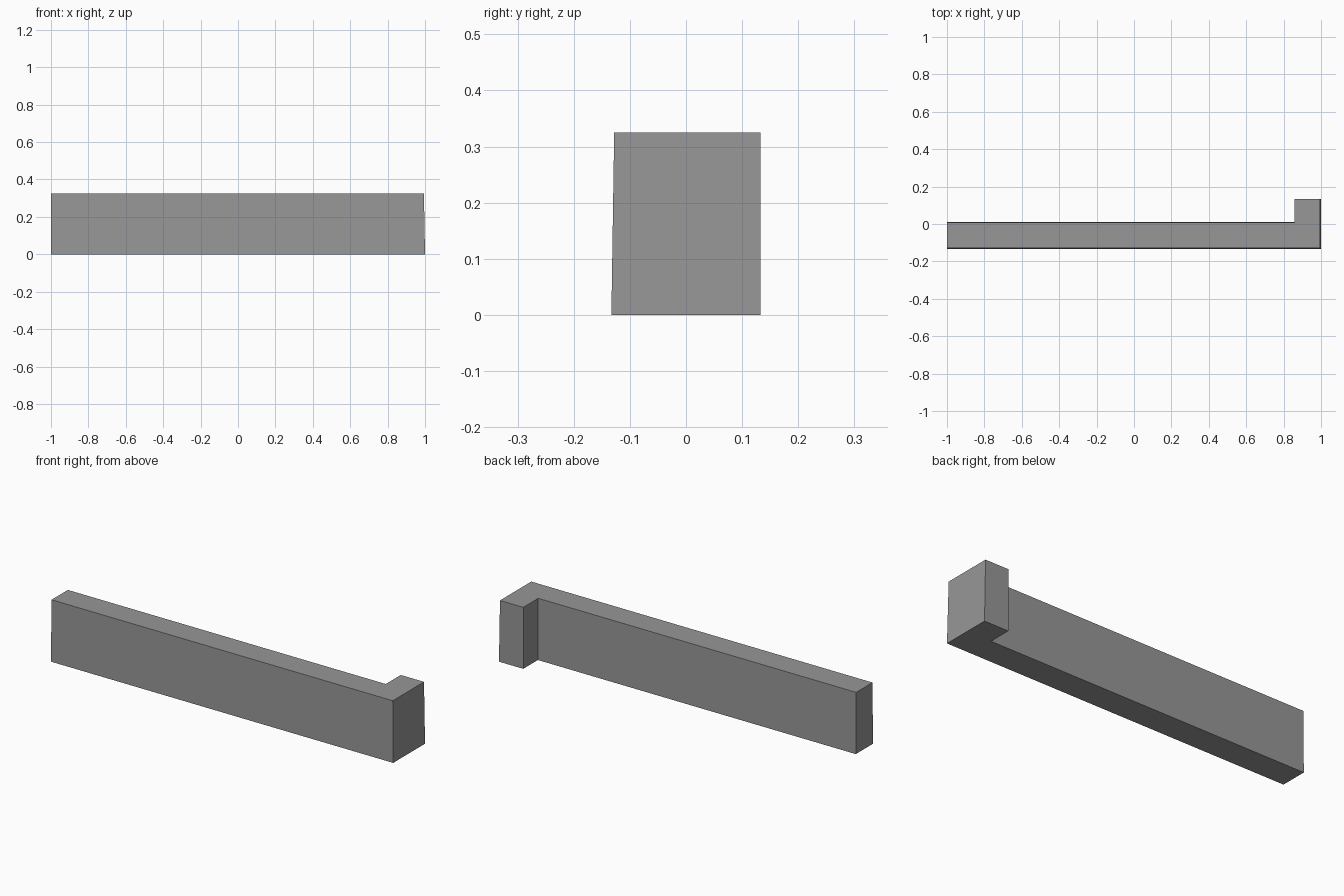
import bpy
import bmesh

# Remove the default cube
cube = bpy.data.objects.get("Cube")
if cube:
    bpy.data.objects.remove(cube, do_unlink=True)

HEIGHT = 0.325

# Plain grey stone
grey = bpy.data.materials.new("plain_grey")
grey.use_nodes = True
colour = (0.31, 0.31, 0.31, 1.0)
grey.diffuse_color = colour
grey.node_tree.nodes["Principled BSDF"].inputs["Base Color"].default_value = colour

# L-shaped plan; the outer front and end faces lean in slightly towards the top
base = [(-1, -0.133), (1, -0.133), (1, 0.133),
        (0.858, 0.133), (0.858, 0.011), (-1, 0.011)]
top = [(-1, -0.128), (0.994, -0.128), (0.994, 0.133),
       (0.858, 0.133), (0.858, 0.008), (-1, 0.008)]

bm = bmesh.new()
low = [bm.verts.new((x, y, 0)) for x, y in base]
high = [bm.verts.new((x, y, HEIGHT)) for x, y in top]
bm.faces.new(low[::-1])
bm.faces.new(high)
for i in range(len(low)):
    j = (i + 1) % len(low)
    bm.faces.new((low[i], low[j], high[j], high[i]))
bmesh.ops.recalc_face_normals(bm, faces=bm.faces[:])

# Wall with a short return at its left end
mesh = bpy.data.meshes.new("corner_wall")
bm.to_mesh(mesh)
bm.free()
mesh.materials.append(grey)
wall = bpy.data.objects.new("corner_wall", mesh)
bpy.context.collection.objects.link(wall)
